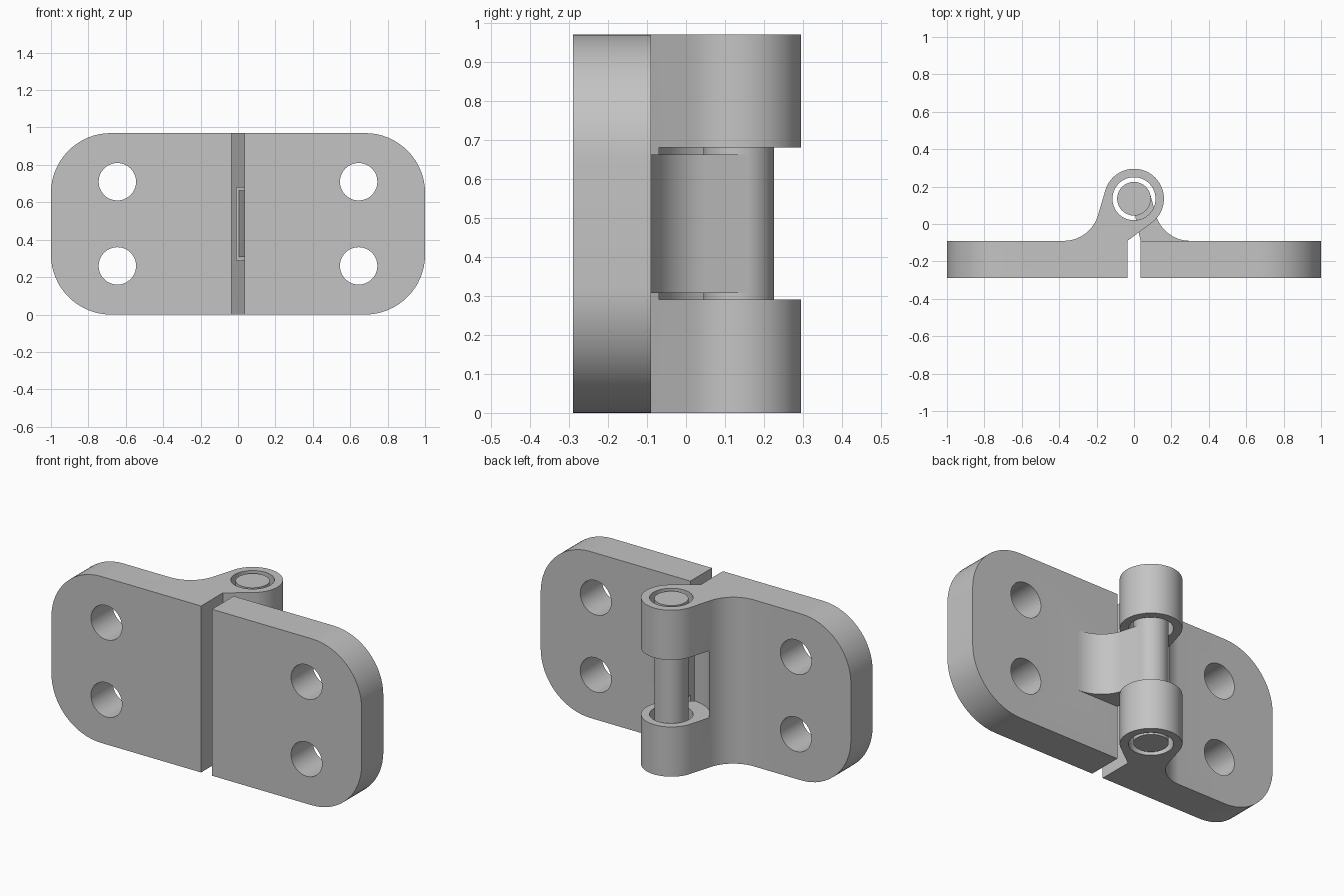
import bpy, bmesh, math
from mathutils import Matrix, Vector

cube = bpy.data.objects.get("Cube")
if cube:
    bpy.data.objects.remove(cube, do_unlink=True)

HEIGHT = 0.97
BACK, FRONT = -0.09, -0.29          # plate faces in y
GAP = 0.035                         # half gap between the leaves
AXIS = Vector((0, 0.135))           # hinge axis
BARREL, BORE, PIN = 0.16, 0.115, 0.09
FLANK = math.radians(16)            # lean of the neck flank
FILLET = 0.19
CORNER = 0.32

steel = bpy.data.materials.new("grey steel")
steel.use_nodes = True
grey = (0.55, 0.55, 0.55, 1)
steel.diffuse_color = grey
steel.node_tree.nodes["Principled BSDF"].inputs["Base Color"].default_value = grey


def finish(name, bm):
    mesh = bpy.data.meshes.new(name)
    bmesh.ops.recalc_face_normals(bm, faces=bm.faces)
    bm.to_mesh(mesh)
    bm.free()
    mesh.materials.append(steel)
    obj = bpy.data.objects.new(name, mesh)
    bpy.context.collection.objects.link(obj)
    return obj


def prism(name, points, z0, z1, corner_x=None):
    """Extrude an xy profile; optionally round the outer plate corners at corner_x."""
    bm = bmesh.new()
    face = bm.faces.new([bm.verts.new((p[0], p[1], z0)) for p in points])
    top = bmesh.ops.extrude_face_region(bm, geom=[face])["geom"]
    bmesh.ops.translate(bm, vec=(0, 0, z1 - z0),
                        verts=[v for v in top if isinstance(v, bmesh.types.BMVert)])
    if corner_x is not None:
        edges = [e for e in bm.edges
                 if all(abs(v.co.x - corner_x) < 1e-4 for v in e.verts)
                 and abs(e.verts[0].co.z - e.verts[1].co.z) < 1e-4]
        bmesh.ops.bevel(bm, geom=edges, offset=CORNER, segments=16,
                        profile=0.5, affect='EDGES')
    return finish(name, bm)


def cylinder(name, radius, z0, z1):
    bm = bmesh.new()
    bmesh.ops.create_cone(bm, cap_ends=True, segments=64, radius1=radius, radius2=radius,
                          depth=z1 - z0,
                          matrix=Matrix.Translation((AXIS.x, AXIS.y, (z0 + z1) / 2)))
    return finish(name, bm)


def screw_hole(x, z):
    bm = bmesh.new()
    bmesh.ops.create_cone(bm, cap_ends=True, segments=48, radius1=0.1, radius2=0.1, depth=0.6,
                          matrix=Matrix.Translation((x, -0.19, z))
                          @ Matrix.Rotation(math.pi / 2, 4, 'X'))
    return finish("hole_cutter", bm)


def activate(obj):
    bpy.ops.object.select_all(action='DESELECT')
    obj.select_set(True)
    bpy.context.view_layer.objects.active = obj


def combine(obj, other, operation):
    activate(obj)
    mod = obj.modifiers.new("boolean", 'BOOLEAN')
    mod.operation, mod.object, mod.solver = operation, other, 'EXACT'
    bpy.ops.object.modifier_apply(modifier=mod.name)
    bpy.data.objects.remove(other, do_unlink=True)


def arc(center, radius, a0, a1, steps):
    return [(center[0] + radius * math.cos(a0 + (a1 - a0) * i / steps),
             center[1] + radius * math.sin(a0 + (a1 - a0) * i / steps))
            for i in range(steps + 1)]


def fillet(side, foot_x):
    """Concave curve from the neck flank down to the plate's back face."""
    pts = arc((foot_x, BACK + FILLET), FILLET, -FLANK, -math.pi / 2, 14)
    return [(foot_x + side * (foot_x - x), y) for x, y in pts]


# Leaf with the two barrel knuckles
root = Vector((-GAP, BACK))
to_axis = AXIS - root
slope = math.atan2(to_axis.y, to_axis.x) - math.asin(BARREL / to_axis.length)
profile = [(-1, FRONT), (-GAP, FRONT), tuple(root)]
profile += arc(AXIS, BARREL, slope - math.pi / 2, math.pi - FLANK, 40)
profile += fillet(-1, -0.375)
profile.append((-1, BACK))
knuckle_leaf = prism("knuckle_leaf", profile, 0, HEIGHT, -1)
combine(knuckle_leaf, cylinder("notch_cutter", 0.205, 0.29, 0.68), 'DIFFERENCE')
combine(knuckle_leaf, cylinder("bore_cutter", BORE, -0.1, HEIGHT + 0.1), 'DIFFERENCE')

# Leaf with the arm that carries the pin
plate = [(GAP, FRONT), (1, FRONT), (1, BACK), (GAP, BACK)]
pin_leaf = prism("pin_leaf", plate, 0, HEIGHT, 1)
arm_profile = [(GAP, BACK), (0.005, 0.05), tuple(AXIS)]
arm_profile.append((AXIS.x + PIN * math.cos(FLANK), AXIS.y + PIN * math.sin(FLANK)))
arm_profile += fillet(1, 0.3)
arm_profile += [(0.3, BACK - 0.05), (GAP, BACK - 0.05)]
combine(pin_leaf, prism("arm", arm_profile, 0.307, 0.662), 'UNION')
combine(pin_leaf, cylinder("pin", PIN, 0.005, HEIGHT - 0.005), 'UNION')

# Screw holes and shading
for leaf, side in ((knuckle_leaf, -1), (pin_leaf, 1)):
    for z in (0.26, 0.71):
        combine(leaf, screw_hole(side * 0.645, z), 'DIFFERENCE')
    activate(leaf)
    bpy.ops.object.shade_smooth_by_angle(angle=math.radians(25))
